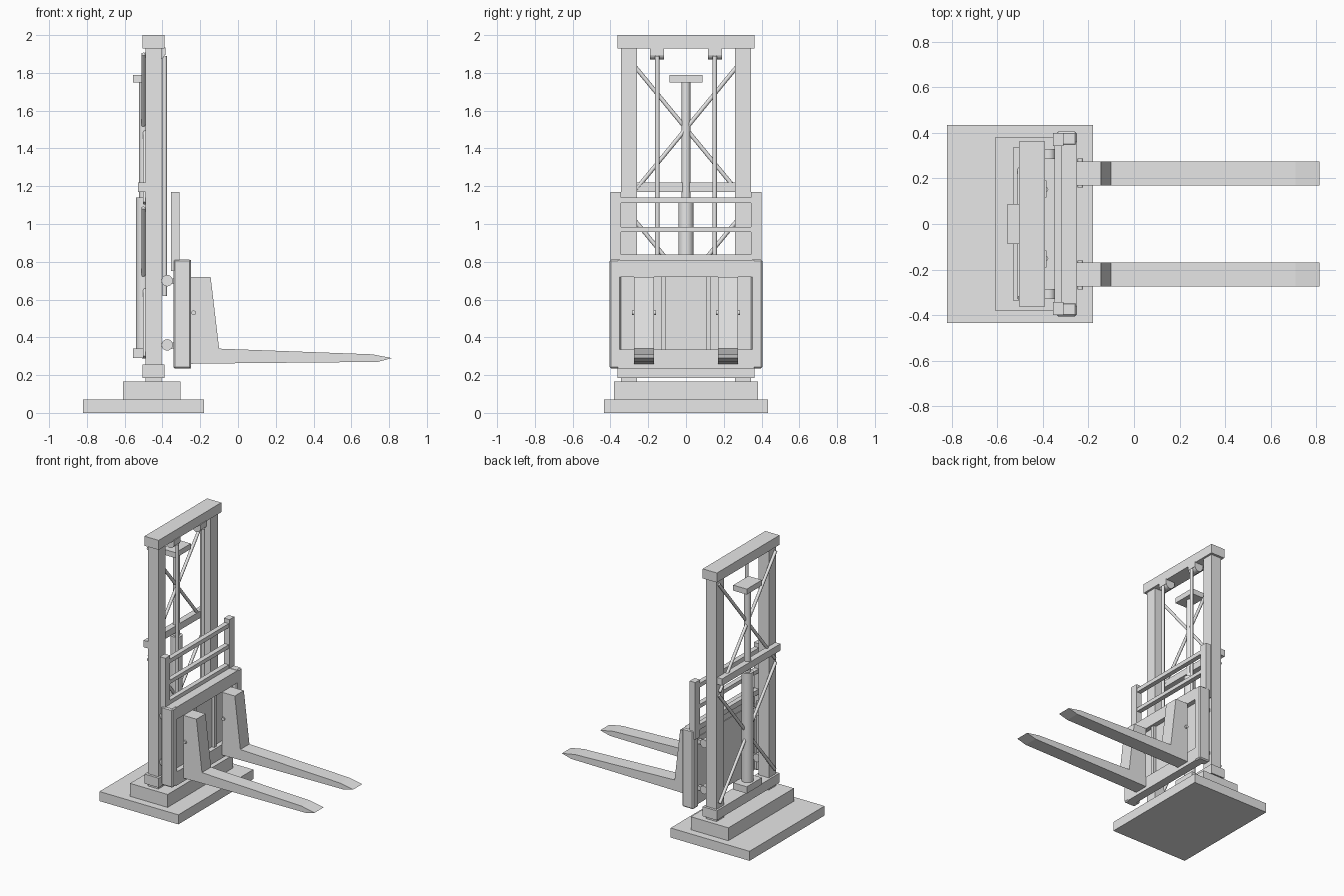
import bpy, bmesh, math
from mathutils import Vector

if "Cube" in bpy.data.objects:
    bpy.data.objects.remove(bpy.data.objects["Cube"])

steel = bpy.data.materials.new("light_grey")
steel.diffuse_color = (0.8, 0.8, 0.8, 1)
steel.use_nodes = True
steel.node_tree.nodes["Principled BSDF"].inputs["Base Color"].default_value = steel.diffuse_color


def finish(name, bm, smooth=False):
    bmesh.ops.recalc_face_normals(bm, faces=bm.faces)
    me = bpy.data.meshes.new(name)
    bm.to_mesh(me)
    bm.free()
    me.materials.append(steel)
    ob = bpy.data.objects.new(name, me)
    bpy.context.collection.objects.link(ob)
    if smooth:
        bpy.ops.object.select_all(action='DESELECT')
        ob.select_set(True)
        bpy.context.view_layer.objects.active = ob
        bpy.ops.object.shade_smooth_by_angle(angle=math.radians(35))
    return ob


def box(name, x, y, z, bevel=0):
    bm = bmesh.new()
    bmesh.ops.create_cube(bm, size=1)
    for v in bm.verts:
        v.co = [(r[0] + r[1]) / 2 + c * (r[1] - r[0]) for r, c in zip((x, y, z), v.co)]
    if bevel:
        bmesh.ops.bevel(bm, geom=bm.edges[:], offset=bevel, segments=1, affect='EDGES')
    return finish(name, bm)


def rod(name, a, b, r, sides=24):
    a, b = Vector(a), Vector(b)
    bm = bmesh.new()
    bmesh.ops.create_cone(bm, cap_ends=True, segments=sides, radius1=r, radius2=r,
                          depth=(b - a).length)
    q = (b - a).to_track_quat('Z', 'Y')
    for v in bm.verts:
        v.co = q @ v.co + (a + b) / 2
    return finish(name, bm, True)


def prism(name, pts, y0, y1):
    """Extrude an x-z outline from y0 to y1."""
    bm = bmesh.new()
    f = bm.faces.new([bm.verts.new((x, y0, z)) for x, z in pts])
    new = bmesh.ops.extrude_face_region(bm, geom=[f])["geom"]
    bmesh.ops.translate(bm, vec=(0, y1 - y0, 0),
                        verts=[g for g in new if isinstance(g, bmesh.types.BMVert)])
    return finish(name, bm)


def span(s, a, b):
    return tuple(sorted((s * a, s * b)))


# Stepped base
box("base_plate", (-0.82, -0.18), (-0.435, 0.435), (0, 0.07))
box("base_step", (-0.61, -0.305), (-0.38, 0.38), (0.07, 0.165))

# Mast cross beams
box("mast_bottom_beam", (-0.505, -0.39), (-0.363, 0.363), (0.185, 0.255))
box("mast_top_beam", (-0.505, -0.39), (-0.363, 0.363), (1.93, 2.0))
box("mast_middle_beam", (-0.53, -0.485), (-0.338, 0.338), (1.17, 1.22))

# Lift cylinder
box("cylinder_foot", (-0.555, -0.445), (-0.088, 0.088), (0.29, 0.34))
rod("cylinder_body", (-0.5, 0, 0.33), (-0.5, 0, 1.14), 0.04)
rod("cylinder_piston", (-0.5, 0, 1.13), (-0.5, 0, 1.76), 0.023)
box("cylinder_head", (-0.555, -0.445), (-0.088, 0.088), (1.75, 1.79))

# Carriage and load backrest
box("carriage_top_beam", (-0.315, -0.25), (-0.36, 0.36), (0.72, 0.81))
box("carriage_bottom_beam", (-0.315, -0.25), (-0.36, 0.36), (0.235, 0.335))
box("carriage_panel", (-0.32, -0.285), (-0.35, 0.35), (0.32, 0.73))
for name, z0, z1 in (("low", 0.80, 0.838), ("middle", 0.957, 0.985), ("high", 1.11, 1.14)):
    box("backrest_bar_" + name, (-0.35, -0.315), (-0.35, 0.35), (z0, z1))

fork_outline = [(-0.25, 0.26), (0, 0.263), (0.74, 0.27), (0.815, 0.29),
                (0.71, 0.31), (-0.10, 0.34), (-0.145, 0.72), (-0.25, 0.72)]

for s, side in ((-1, "right"), (1, "left")):
    # Uprights and diagonal braces
    box("mast_upright_" + side, (-0.49, -0.405), span(s, 0.26, 0.345), (0.16, 1.935))
    for zc, level in ((0.69, "lower"), (1.505, "upper")):
        x = -0.497 + s * 0.004
        rod(f"brace_{level}_{side}", (x, -0.325, zc - s * 0.395),
            (x, 0.325, zc + s * 0.395), 0.011, 12)

    # Lift chains with their pulley blocks
    rod("chain_" + side, (-0.388, s * 0.152, 0.62), (-0.388, s * 0.152, 1.89), 0.012, 12)
    box("chain_block_" + side, (-0.46, -0.385), span(s, 0.117, 0.19), (1.895, 1.935))
    rod("chain_pulley_" + side, (-0.42, s * 0.117, 1.903), (-0.42, s * 0.19, 1.903), 0.033)

    # Carriage sides, ribs and backrest posts
    box("carriage_side_" + side, (-0.342, -0.25), span(s, 0.343, 0.405), (0.235, 0.812), 0.008)
    box("carriage_rib_" + side, (-0.29, -0.265), span(s, 0.105, 0.132), (0.33, 0.725))
    box("backrest_post_" + side, (-0.355, -0.31), span(s, 0.343, 0.40), (0.75, 1.17))

    # Guide rollers
    for z, level in ((0.70, "upper"), (0.36, "lower")):
        rod(f"roller_{level}_{side}", (-0.375, s * 0.285, z), (-0.375, s * 0.33, z), 0.03)
        box(f"roller_bracket_{level}_{side}", (-0.375, -0.31), span(s, 0.295, 0.32),
            (z - 0.018, z + 0.012))

    # Forks and retaining pins
    prism("fork_" + side, fork_outline, s * 0.17, s * 0.275)
    rod("fork_pin_" + side, (-0.235, s * 0.16, 0.53), (-0.235, s * 0.287, 0.53), 0.012, 16)
